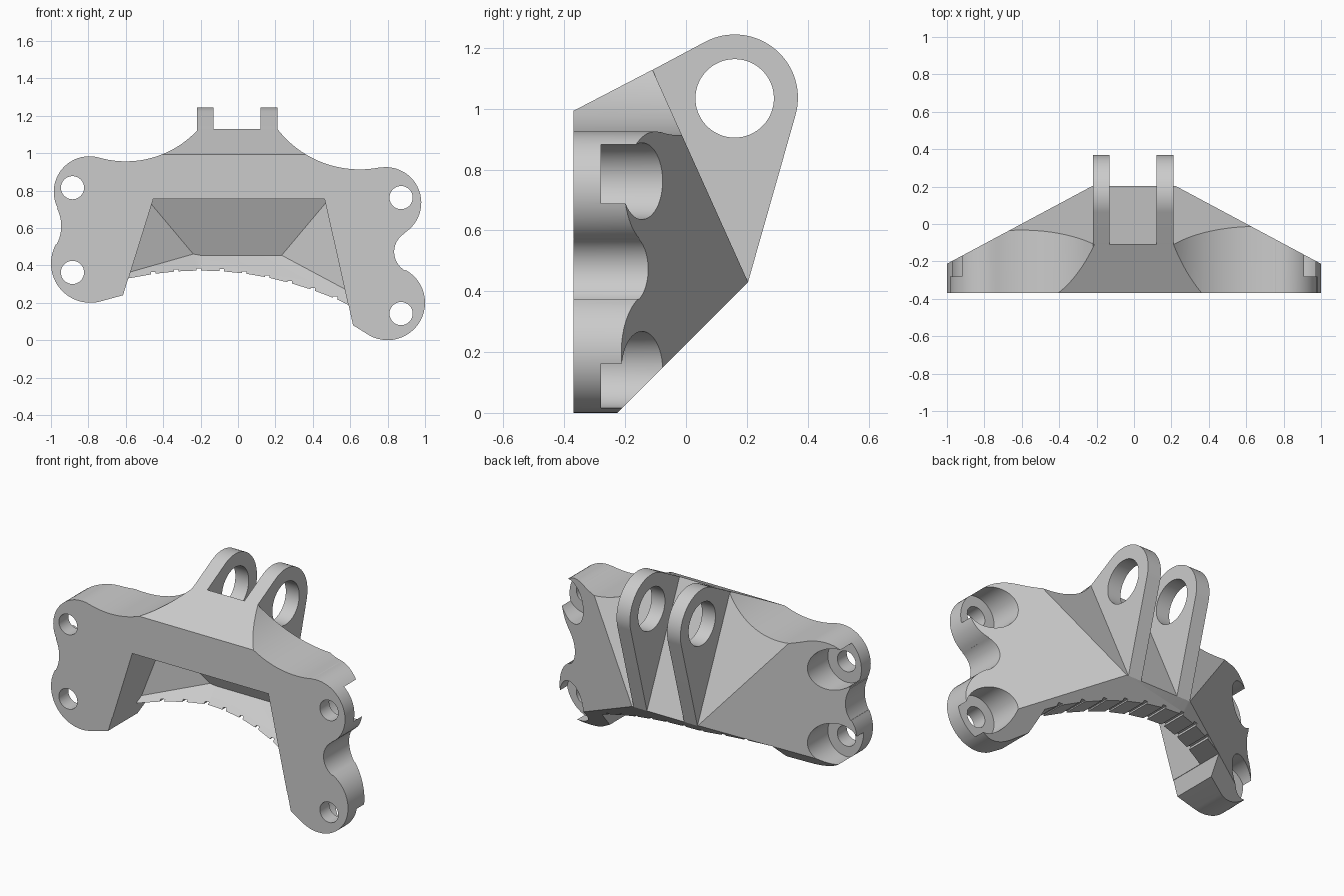
import bpy, bmesh
from math import cos, sin, radians
from mathutils import Vector

cube = bpy.data.objects.get("Cube")
if cube:
    bpy.data.objects.remove(cube)

grey = bpy.data.materials.new("plain grey")
grey.use_nodes = True
COLOUR = (0.6, 0.6, 0.6, 1)
grey.diffuse_color = COLOUR
grey.node_tree.nodes["Principled BSDF"].inputs["Base Color"].default_value = COLOUR


def arc(cx, cy, r, a0, a1, n=24):
    angles = [radians(a0 + (a1 - a0) * i / n) for i in range(n + 1)]
    return [(cx + r * cos(a), cy + r * sin(a)) for a in angles]


def prism(name, pts, axis, a, b, planes=()):
    """Extrude an outline along x or y, then keep what lies behind each plane."""
    bm = bmesh.new()

    def place(p, d):
        return (p[0], d, p[1]) if axis == "y" else (d, p[0], p[1])

    near = [bm.verts.new(place(p, a)) for p in pts]
    far = [bm.verts.new(place(p, b)) for p in pts]
    bm.faces.new(near)
    bm.faces.new(far[::-1])
    for i in range(len(pts)):
        j = (i + 1) % len(pts)
        bm.faces.new((near[i], far[i], far[j], near[j]))
    for co, no in planes:
        geom = bm.verts[:] + bm.edges[:] + bm.faces[:]
        bmesh.ops.bisect_plane(bm, geom=geom, dist=1e-6, plane_co=co,
                               plane_no=Vector(no).normalized(), clear_outer=True)
        bmesh.ops.holes_fill(bm, edges=[e for e in bm.edges if e.is_boundary])
    bmesh.ops.recalc_face_normals(bm, faces=bm.faces[:])
    mesh = bpy.data.meshes.new(name)
    bm.to_mesh(mesh)
    bm.free()
    mesh.materials.append(grey)
    obj = bpy.data.objects.new(name, mesh)
    bpy.context.collection.objects.link(obj)
    return obj


def combine(obj, cutter, operation="DIFFERENCE"):
    mod = obj.modifiers.new("cut", "BOOLEAN")
    mod.operation, mod.object, mod.solver = operation, cutter, "EXACT"
    bpy.context.view_layer.objects.active = obj
    bpy.ops.object.modifier_apply(modifier=mod.name)
    bpy.data.objects.remove(cutter)


# Back, side and underside planes; a wall thickness moves them inward for the pocket
def shell(thickness):
    planes = [((0, 0.204, 0.43), (0, 1, 0.45)),
              ((0.21, 0.21, 0), (0.535, 1, 0)),
              ((-0.21, 0.21, 0), (-0.535, 1, 0)),
              ((0, 0.204, 0.43), (0, 1, -1)),
              ((-0.21, 0.204, 0.43), (-0.25, 1, -1))]
    return [(Vector(co) - Vector(no).normalized() * thickness, no) for co, no in planes]


# Trapezoid opening between the legs
TOP_L, TOP_R = Vector((-0.455, 0.754)), Vector((0.465, 0.754))
FOOT_L, FOOT_R = Vector((-0.615, 0.24)), Vector((0.615, 0.08))


def arch(x):
    return 0.372 - 0.29 * (x + 0.2) ** 2


def on_edge(top, foot, z):
    return tuple(top.lerp(foot, (top.y - z) / (top.y - foot.y)))


# Notched arch under the middle, running from right leg to left leg
arch_line = [on_edge(TOP_R, FOOT_R, 0.188)]
for i in range(9):
    x = 0.52 - 0.1215 * i
    z = arch(x)
    arch_line += [(x + 0.012, arch(x + 0.012)), (x + 0.012, z + 0.011),
                  (x - 0.012, z + 0.011), (x - 0.012, arch(x - 0.012))]
arch_line.append(on_edge(TOP_L, FOOT_L, 0.33))

# Front outline: shoulders, lobes and necks blended as tangent arcs
outline = ([(-0.21, 1.2), (0.21, 1.2)]
           + arc(0.65, 1.468, 0.555, 217.5, 280.8)
           + arc(0.79, 0.735, 0.19, 100, -58.7)
           + arc(0.95, 0.472, 0.115, 121, 241)
           + arc(0.8, 0.2, 0.2, 61, -120)
           + [tuple(FOOT_R)] + arch_line + [tuple(FOOT_L)]
           + arc(-0.79, 0.41, 0.21, 285, 151)
           + arc(-1.15, 0.61, 0.205, -29, 27.5)
           + arc(-0.795, 0.793, 0.19, 207.5, 75)
           + arc(-0.6, 1.48, 0.524, 254.1, 318.1))
body = prism("bracket_body", outline, "y", -0.37, 0.4)

# Trim the back, sides, underside and sloping top
box = [(-1.5, -0.5), (1.5, -0.5), (1.5, 1.5), (-1.5, 1.5)]
envelope = prism("envelope", box, "y", -0.6, 0.6,
                 shell(0) + [((0, -0.37, 0.993), (0, -0.52, 1))])
combine(body, envelope, "INTERSECT")

# Hollow front pocket with walls of even thickness
inset = Vector((0.002, 0))
pocket_outline = [TOP_L + inset, TOP_R - inset, FOOT_R - inset, FOOT_L + inset]
combine(body, prism("pocket", [tuple(p) for p in pocket_outline], "y", -0.5, 0.5, shell(0.108)))

# Bolt holes with counterbores open to the back
for x, z in [(-0.885, 0.815), (-0.885, 0.362), (0.872, 0.762), (0.872, 0.142)]:
    combine(body, prism("counterbore", arc(x, z, 0.126, 0, 352.5, 47), "y", -0.28, 0.5))
    combine(body, prism("bolt_hole", arc(x, z, 0.062, 0, 348.75, 31), "y", -0.5, 0.5))

# Pair of lugs with a pin hole
lug_profile = (arc(0.16, 1.036, 0.208, 117.5, -16, 40)
               + [(0.204, 0.43), (0.14, 0.5), (-0.14, 1.1), (-0.13, 1.117)])
parts = [body]
for name, x0, x1 in [("right_lug", -0.22, -0.13), ("left_lug", 0.12, 0.21)]:
    lug = prism(name, lug_profile, "x", x0, x1)
    combine(lug, prism("pin_hole", arc(0.16, 1.034, 0.129, 0, 354, 59), "x", x0 - 0.1, x1 + 0.1))
    parts.append(lug)

# Smooth the curved walls and keep the edges crisp
bpy.ops.object.select_all(action="DESELECT")
for part in parts:
    part.select_set(True)
bpy.context.view_layer.objects.active = body
bpy.ops.object.shade_smooth_by_angle(angle=radians(20))
